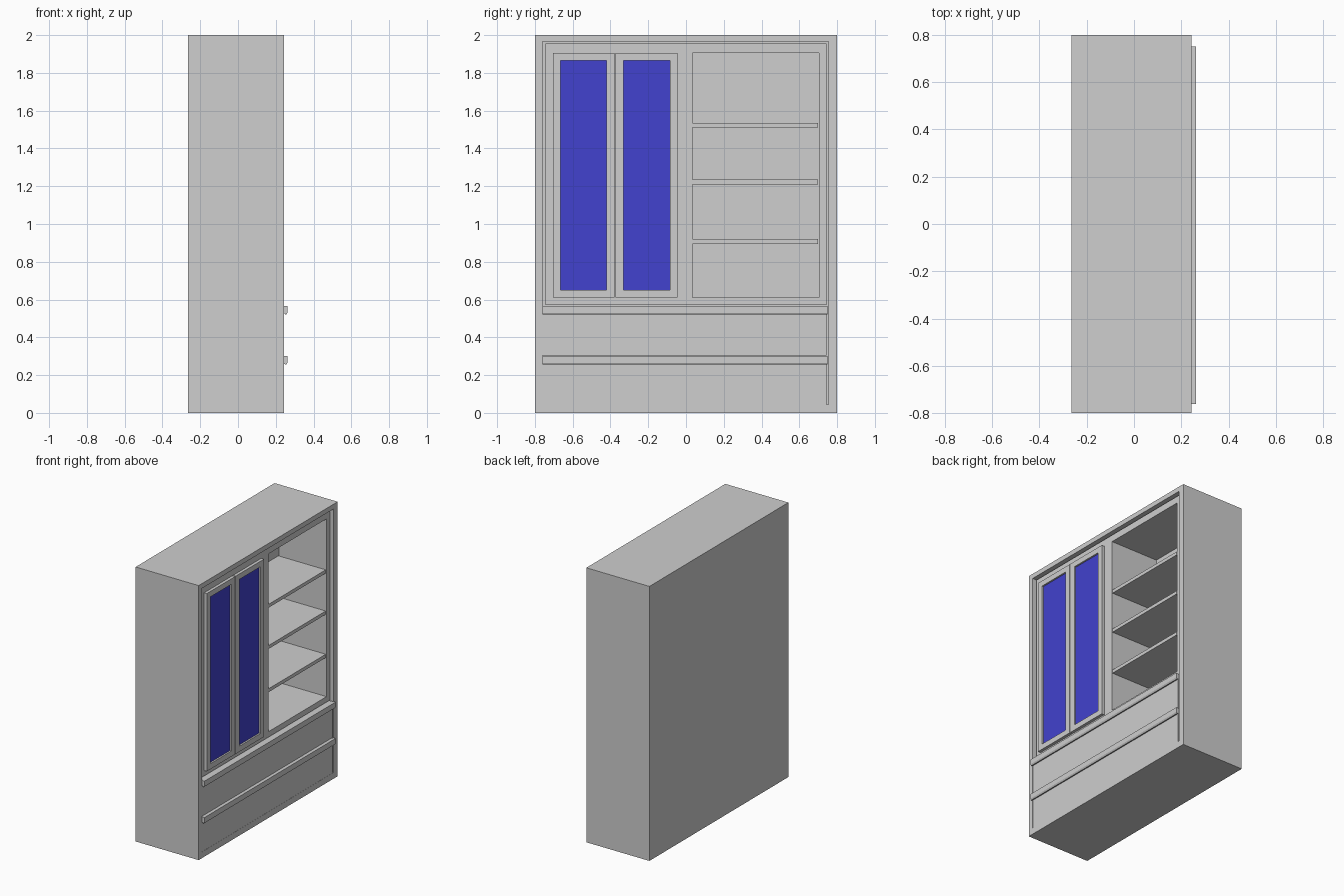
import bpy
import bmesh

default = bpy.data.objects.get("Cube")
if default:
    bpy.data.objects.remove(default, do_unlink=True)


def material(name, colour):
    m = bpy.data.materials.new(name)
    m.use_nodes = True
    m.diffuse_color = colour
    m.node_tree.nodes["Principled BSDF"].inputs["Base Color"].default_value = colour
    return m


GREY = material("light_grey", (0.62, 0.62, 0.62, 1))
BLUE = material("blue_glass", (0.054, 0.054, 0.62, 1))


def finish(name, bm, mats):
    bmesh.ops.recalc_face_normals(bm, faces=bm.faces)
    mesh = bpy.data.meshes.new(name)
    bm.to_mesh(mesh)
    bm.free()
    for m in mats:
        mesh.materials.append(m)
    obj = bpy.data.objects.new(name, mesh)
    bpy.context.collection.objects.link(obj)
    return obj


def cuboid(x, y, z):
    """Box mesh spanning three (low, high) ranges."""
    bm = bmesh.new()
    bmesh.ops.create_cube(bm, size=1)
    for v in bm.verts:
        v.co = [r[0] if c < 0 else r[1] for c, r in zip(v.co, (x, y, z))]
    return bm


def box(name, x, y, z):
    return finish(name, cuboid(x, y, z), [GREY])


def recessed_box(name, x, y, z, inner_y, inner_z, floor, floor_mat=GREY):
    """Box whose +x face is opened by a rectangular recess down to floor."""
    bm = cuboid(x, y, z)
    bm.normal_update()
    face = max(bm.faces, key=lambda f: f.calc_center_median().x)
    bmesh.ops.inset_individual(bm, faces=[face], thickness=0.001)
    mid_y, mid_z = sum(y) / 2, sum(z) / 2
    for v in face.verts:
        v.co.y = inner_y[v.co.y > mid_y]
        v.co.z = inner_z[v.co.z > mid_z]
    bottom = bmesh.ops.extrude_discrete_faces(bm, faces=[face])["faces"][0]
    for v in bottom.verts:
        v.co.x = floor
    bottom.material_index = 1
    return finish(name, bm, [GREY, floor_mat])


# Outer carcass with its open front
BACK = -0.17
recessed_box("carcass", (-0.265, 0.243), (-0.8, 0.8), (0, 2),
             (-0.76, 0.755), (0.045, 1.965), BACK)

# Upper unit with the open shelf niche
NICHE_BACK = BACK + 0.005
recessed_box("upper_unit", (BACK, 0.22), (-0.745, 0.745), (0.57, 1.955),
             (0.035, 0.705), (0.61, 1.905), NICHE_BACK)

# Shelves
for i, top in enumerate((0.92, 1.235, 1.535)):
    box(f"shelf_{i + 1}", (NICHE_BACK, 0.217), (0.035, 0.70), (top - 0.025, top))

# Doors with recessed glass
for side, y, glass_y in (("right", (-0.705, -0.378), (-0.665, -0.42)),
                         ("left", (-0.372, -0.045), (-0.33, -0.085))):
    recessed_box(f"{side}_glass_door", (0.22, 0.242), y, (0.61, 1.905),
                 glass_y, (0.65, 1.865), 0.23, BLUE)

# Drawers, each with a full-width grip rail along its top edge
GRIP = ((0.242, 0), (0.262, 0), (0.262, -0.035), (0.256, -0.045),
        (0.25, -0.045), (0.25, -0.04), (0.242, -0.04))
for name, z in (("lower", (0.045, 0.3)), ("upper", (0.304, 0.565))):
    box(f"{name}_drawer", (BACK, 0.242), (-0.76, 0.745), z)
    bm = bmesh.new()
    profile = bm.faces.new([bm.verts.new((x, -0.76, z[1] + dz)) for x, dz in GRIP])
    end = bmesh.ops.extrude_face_region(bm, geom=[profile], use_keep_orig=True)["geom"]
    for v in end:
        if isinstance(v, bmesh.types.BMVert):
            v.co.y = 0.75
    finish(f"{name}_drawer_grip", bm, [GREY])
